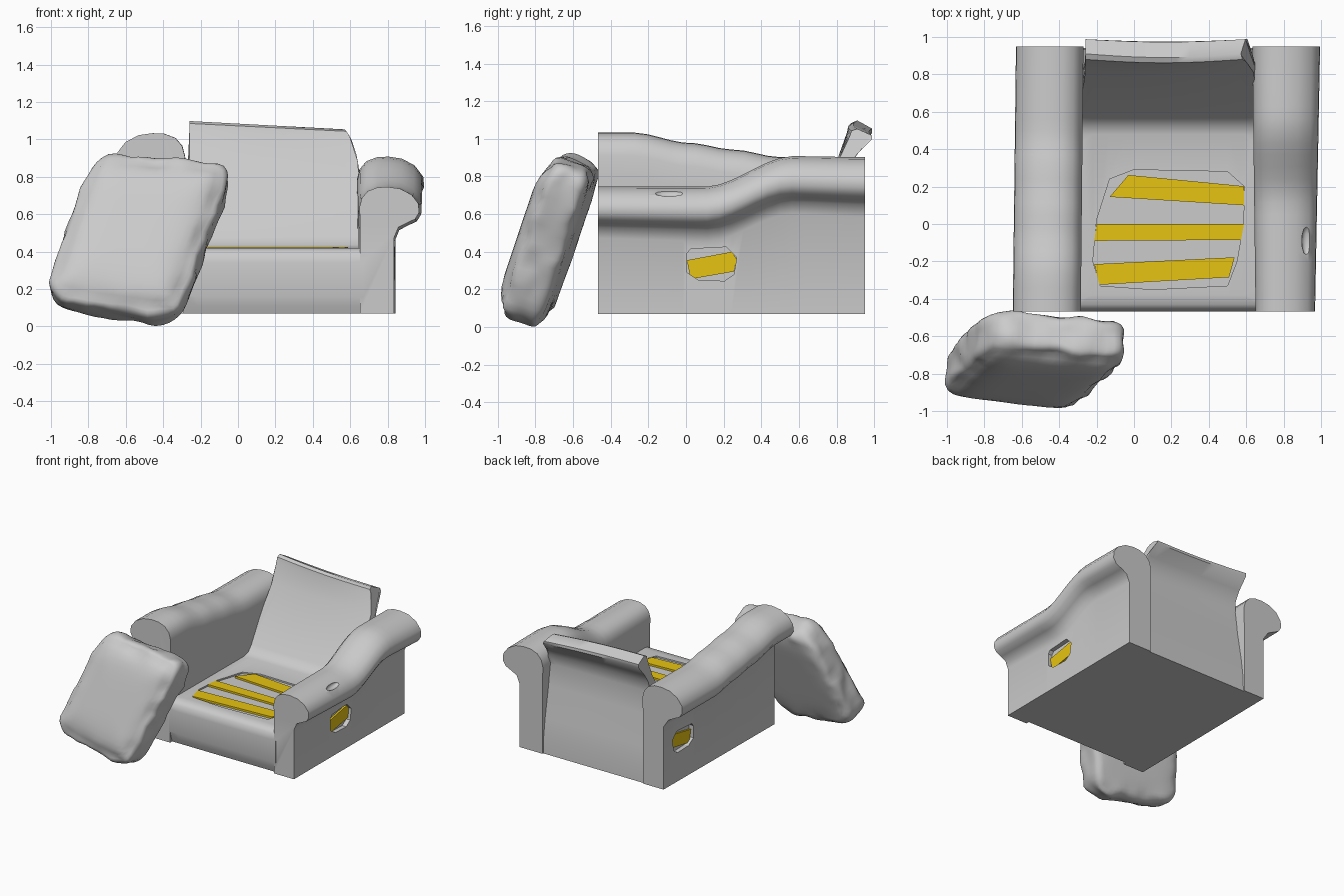
import bpy, bmesh, math
from mathutils import Vector, noise

if "Cube" in bpy.data.objects:
    bpy.data.objects.remove(bpy.data.objects["Cube"])


def material(name, rgb):
    m = bpy.data.materials.new(name)
    m.diffuse_color = (*rgb, 1)
    m.use_nodes = True
    m.node_tree.nodes["Principled BSDF"].inputs["Base Color"].default_value = m.diffuse_color
    return m


GREY = material("grey_fabric", (0.6, 0.6, 0.6))
YELLOW = material("yellow_wood", (0.84, 0.58, 0.006))


def finish(name, bm, mat, angle=45):
    bmesh.ops.recalc_face_normals(bm, faces=bm.faces)
    me = bpy.data.meshes.new(name)
    bm.to_mesh(me)
    bm.free()
    me.materials.append(mat)
    ob = bpy.data.objects.new(name, me)
    bpy.context.collection.objects.link(ob)
    smooth(ob, angle)
    return ob


def smooth(ob, angle=45):
    bpy.ops.object.select_all(action='DESELECT')
    ob.select_set(True)
    bpy.context.view_layer.objects.active = ob
    bpy.ops.object.shade_smooth_by_angle(angle=math.radians(angle))


def loft(name, sections, mat, angle=45):
    """Skin a list of closed sections and cap both ends."""
    bm = bmesh.new()
    rings = [[bm.verts.new(p) for p in s] for s in sections]
    for a, b in zip(rings, rings[1:]):
        for i in range(len(a)):
            j = (i + 1) % len(a)
            bm.faces.new((a[i], a[j], b[j], b[i]))
    bm.faces.new(rings[0])
    bm.faces.new(rings[-1][::-1])
    return finish(name, bm, mat, angle)


def combine(ob, other, operation='DIFFERENCE'):
    mod = ob.modifiers.new("combine", 'BOOLEAN')
    mod.operation, mod.solver, mod.object = operation, 'EXACT', other
    bpy.context.view_layer.objects.active = ob
    bpy.ops.object.modifier_apply(modifier=mod.name)
    bpy.data.objects.remove(other)
    smooth(ob)


def ease(y, keys):
    """Smooth interpolation through (y, value) keys."""
    if y <= keys[0][0]:
        return keys[0][1]
    for (a, va), (b, vb) in zip(keys, keys[1:]):
        if y <= b:
            t = (y - a) / (b - a)
            return va + (vb - va) * t * t * (3 - 2 * t)
    return keys[-1][1]


# Seat and leaning back: one side profile carried across the width
side = [(-0.44, 0.07), (-0.455, 0.11), (-0.468, 0.16), (-0.468, 0.34), (-0.46, 0.39), (-0.43, 0.415),
        (-0.38, 0.42), (0.48, 0.42), (0.53, 0.435), (0.57, 0.48), (0.81, 0.9), (0.87, 1.05),
        (0.88, 1.085), (0.91, 1.098), (0.988, 1.055), (0.988, 1.03), (0.91, 0.94), (0.865, 0.87),
        (0.85, 0.78), (0.87, 0.6), (0.915, 0.35), (0.935, 0.2), (0.94, 0.07)]
sections = []
for k in range(13):
    t = k / 12
    ring = []
    for y, z in side:
        high = max(0, (z - 0.42) / 0.68)
        left = -0.3 + 0.04 * min(1, high * 1.4)
        right = 0.67 - 0.03 * high - 0.07 * high ** 6
        dz = -0.045 * t * high ** 3
        dy = -0.02 * math.sin(math.pi * t) * high ** 4
        ring.append((left + t * (right - left), y + dy, z + dz))
    sections.append(ring)
body = loft("armchair_body", sections, GREY)

# Torn opening in the seat, with slats showing
tear = [(-0.13, 0.24), (0, 0.29), (0.5, 0.28), (0.59, 0.2), (0.585, 0), (0.55, -0.2),
        (0.5, -0.33), (0.1, -0.35), (-0.18, -0.33), (-0.22, -0.2), (-0.2, 0.02)]
combine(body, loft("tear_cutter", [[(x, y, z) for x, y in tear] for z in (0.408, 0.6)], GREY))
slats = [[(-0.13, 0.145), (-0.03, 0.262), (0.588, 0.202), (0.588, 0.1)],
         [(-0.212, -0.09), (-0.2, 0), (0.588, 0), (0.572, -0.085)],
         [(-0.185, -0.325), (-0.212, -0.215), (0.538, -0.178), (0.508, -0.285)]]
for n, quad in enumerate(slats):
    loft(f"seat_slat_{n + 1}", [[(x, y, z) for x, y in quad] for z in (0.405, 0.424)], YELLOW, 30)

# Rolled arms: fraction of the width from the inner face, height below the top
roll = [(0, -0.24), (-0.01, -0.12), (0.03, -0.065), (0.133, -0.022), (0.296, 0), (0.473, 0.003),
        (0.68, -0.008), (0.873, -0.045), (0.99, -0.1), (1, -0.155), (0.932, -0.195),
        (0.784, -0.22), (0.65, -0.245)]


def arm(name, inner, outer, wall, top_keys, depth):
    """inner and outer give x at the front and at the rear end."""
    rings = []
    for k in range(23):
        t = k / 22
        y = -0.467 + 1.417 * t
        top = ease(y, top_keys)
        a = inner[0] + (inner[1] - inner[0]) * t
        w = outer[0] + (outer[1] - outer[0]) * t - a
        s = depth + (1.02 - depth) * t
        pts = [(0, 0.07)] + [(d, top + h * s) for d, h in roll] + [(wall, top - 0.31 * s), (wall, 0.07)]
        rings.append([(a + w * d, y, z) for d, z in pts])
    return loft(name, rings, GREY)


right_arm = arm("right_arm", (0.653, 0.636), (0.968, 0.995), 0.575,
                [(0.1, 0.743), (0.57, 0.905), (0.95, 0.9)], 0.87)
left_arm = arm("left_arm", (-0.288, -0.274), (-0.648, -0.631), 0.525,
               [(-0.28, 1.03), (0.02, 0.975), (0.25, 0.94), (0.5, 0.9)], 1)


# Torn holes in the arm sides with a slat behind each
def side_hole(ob, face, sign, cy, cz):
    hole = [(-0.13, 0.05), (-0.11, 0.075), (0.08, 0.085), (0.135, 0.03),
            (0.12, -0.06), (0.07, -0.095), (-0.07, -0.09), (-0.13, -0.05)]
    quad = [(-0.13, 0.015), (0.11, 0.06), (0.134, 0.02), (0.12, -0.045), (-0.11, -0.085)]

    def prism(name, pts, depths, mat):
        return loft(name, [[(face - sign * d, cy + y, cz + z) for y, z in pts] for d in depths], mat, 30)
    combine(ob, prism("hole_cutter", hole, (-0.1, 0.035), GREY))
    prism(ob.name + "_slat", quad, (0.02, 0.04), YELLOW)


side_hole(right_arm, 0.837, 1, 0.135, 0.34)
side_hole(left_arm, -0.463, -1, 0.7, 0.4)

# Small dent on top of the right arm roll
bm = bmesh.new()
bmesh.ops.create_icosphere(bm, subdivisions=2, radius=1)
for v in bm.verts:
    v.co = Vector((0.925 + v.co.x * 0.03, -0.09 + v.co.y * 0.08, 0.715 + v.co.z * 0.025))
combine(right_arm, finish("dent_cutter", bm, GREY))

# Merge the upholstery into one shell
combine(body, right_arm, 'UNION')
combine(body, left_arm, 'UNION')

# Loose cushion leaning against the front: a rounded slab stretched between four corners
BL, BR = Vector((-1.05, -0.81, 0.08)), Vector((-0.32, -0.9, -0.045))
TL, TR = Vector((-0.785, -0.545, 0.885)), Vector((-0.005, -0.615, 0.855))
normal = ((BR - BL).cross(TL - BL)).normalized()
bm = bmesh.new()
bmesh.ops.create_cube(bm, size=2)
bmesh.ops.subdivide_edges(bm, edges=bm.edges[:], cuts=17, use_grid_fill=True)
for v in bm.verts:
    p = v.co.copy()
    rim = max(abs(p.x), abs(p.y))
    p /= sum(abs(c) ** 6 for c in p) ** (1 / 6)
    u, s = (p.x + 1) / 2, (p.y + 1) / 2
    q = BL.lerp(BR, u).lerp(TL.lerp(TR, u), s)
    q += normal * p.z * 0.125
    if p.z > 0:                                    # plump front, flat back
        q += normal * 0.04 * p.z * (1 - rim ** 4)
    q += noise.noise_vector(q * 9) * 0.018 * rim ** 6
    v.co = q
# Gathered lump on the upper corner
for v in bm.verts:
    near = max(0, 1 - (v.co - Vector((-0.68, -0.6, 0.86))).length / 0.13)
    v.co.z += 0.05 * near
low = min(v.co.z for v in bm.verts)
for v in bm.verts:
    v.co.z -= low * max(0, 1 - v.co.z)
finish("loose_cushion", bm, GREY, 60)
